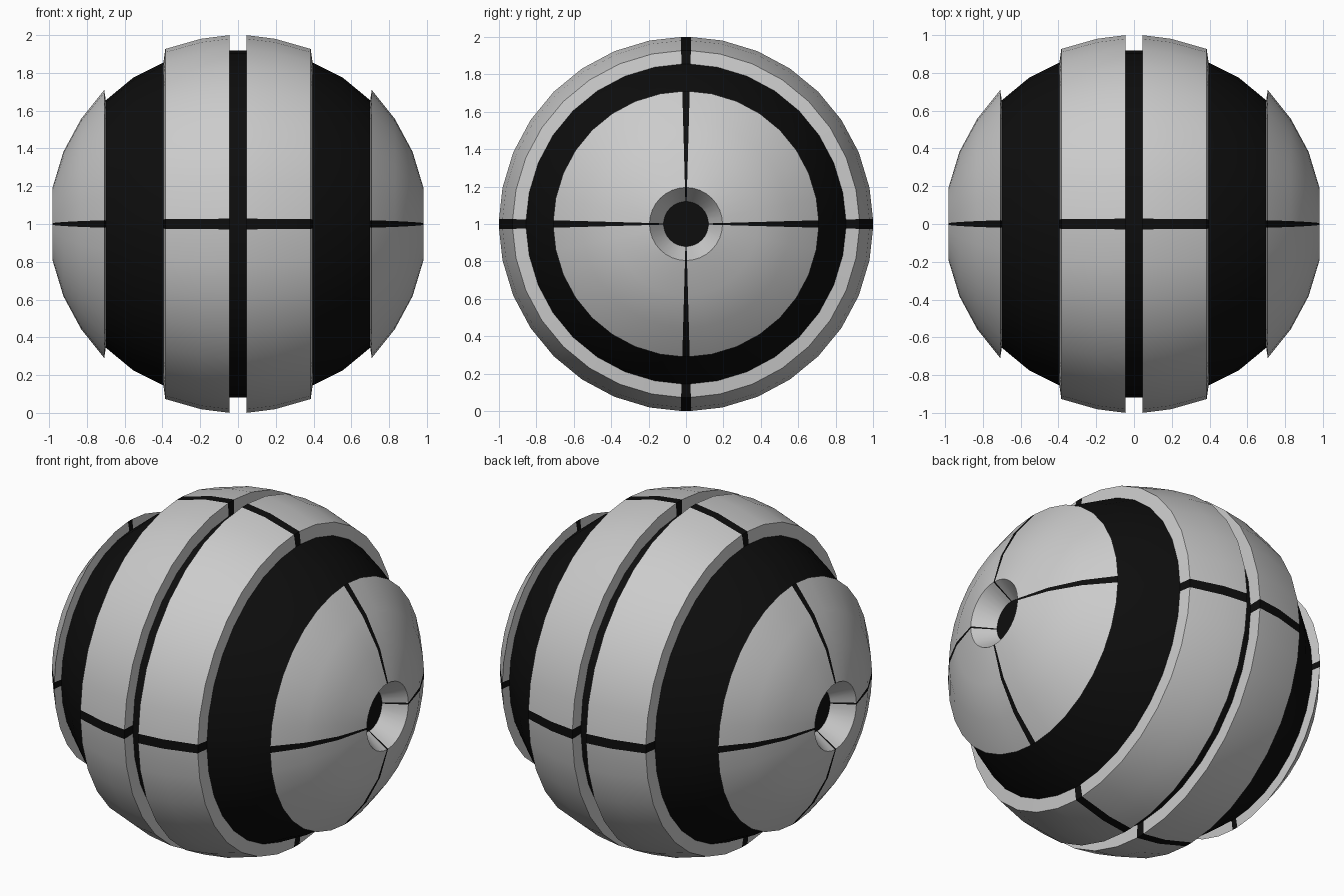
import bpy, bmesh
from math import pi, sin, cos, radians

if "Cube" in bpy.data.objects:
    bpy.data.objects.remove(bpy.data.objects["Cube"])

SEAM = 0.028  # half angle of a seam
# profiles as (x, radius), revolved about the x axis at z = 1
MIDDLE = [(.045, .92), (.045, 1.0), (.195, .981), (.385, .927), (.395, .855)]
CAP = [(.70, .655), (.708, .71), (.831, .556), (.924, .383), (.981, .195), (.86, .12)]
GROOVE = [(-.045, .92), (.045, .92)]
CHANNEL = [(.395, .855), (.555, .775), (.70, .655)]
SOCKET = [(.86, .12), (.86, 0)]

black = bpy.data.materials.new("black")
black.diffuse_color = (.004, .004, .004, 1)
black.use_nodes = True
black.node_tree.nodes["Principled BSDF"].inputs["Base Color"].default_value = black.diffuse_color


def quarter(q):
    """Angles of one plate, between two seams."""
    a = q * pi / 2
    return [a + SEAM] + [a + i * pi / 16 for i in range(1, 8)] + [a + pi / 2 - SEAM]


def revolve(name, profile, spans, side=1, mat=None):
    bm = bmesh.new()
    for angles in spans:
        rows = [[bm.verts.new((side * x, r * cos(a), 1 + r * sin(a))) for a in angles]
                for x, r in profile]
        for lo, hi in zip(rows, rows[1:]):
            for j in range(len(angles) - 1):
                f = bm.faces.new((lo[j], lo[j + 1], hi[j + 1], hi[j]))
                if side < 0:
                    f.normal_flip()
    bmesh.ops.remove_doubles(bm, verts=bm.verts, dist=1e-5)
    me = bpy.data.meshes.new(name)
    bm.to_mesh(me)
    bm.free()
    me.shade_smooth()
    me.set_sharp_from_angle(angle=radians(30))
    if mat:
        me.materials.append(mat)
    bpy.context.collection.objects.link(bpy.data.objects.new(name, me))


plates = [quarter(q) for q in range(4)]
seams = [[q * pi / 2 - SEAM, q * pi / 2 + SEAM] for q in range(4)]
ring = sum(plates, [])
full = [ring + [ring[0] + 2 * pi]]

# central groove
revolve("centre_groove", GROOVE, full, 1, black)

# mirrored plates, flush seams, dark channels and end sockets
for side, tag in ((1, "right"), (-1, "left")):
    revolve(f"middle_plates_{tag}", MIDDLE, plates, side)
    revolve(f"middle_seams_{tag}", MIDDLE, seams, side, black)
    revolve(f"cap_plates_{tag}", CAP, plates, side)
    revolve(f"cap_seams_{tag}", CAP, seams, side, black)
    revolve(f"core_channel_{tag}", CHANNEL, full, side, black)
    revolve(f"socket_floor_{tag}", SOCKET, full, side, black)
